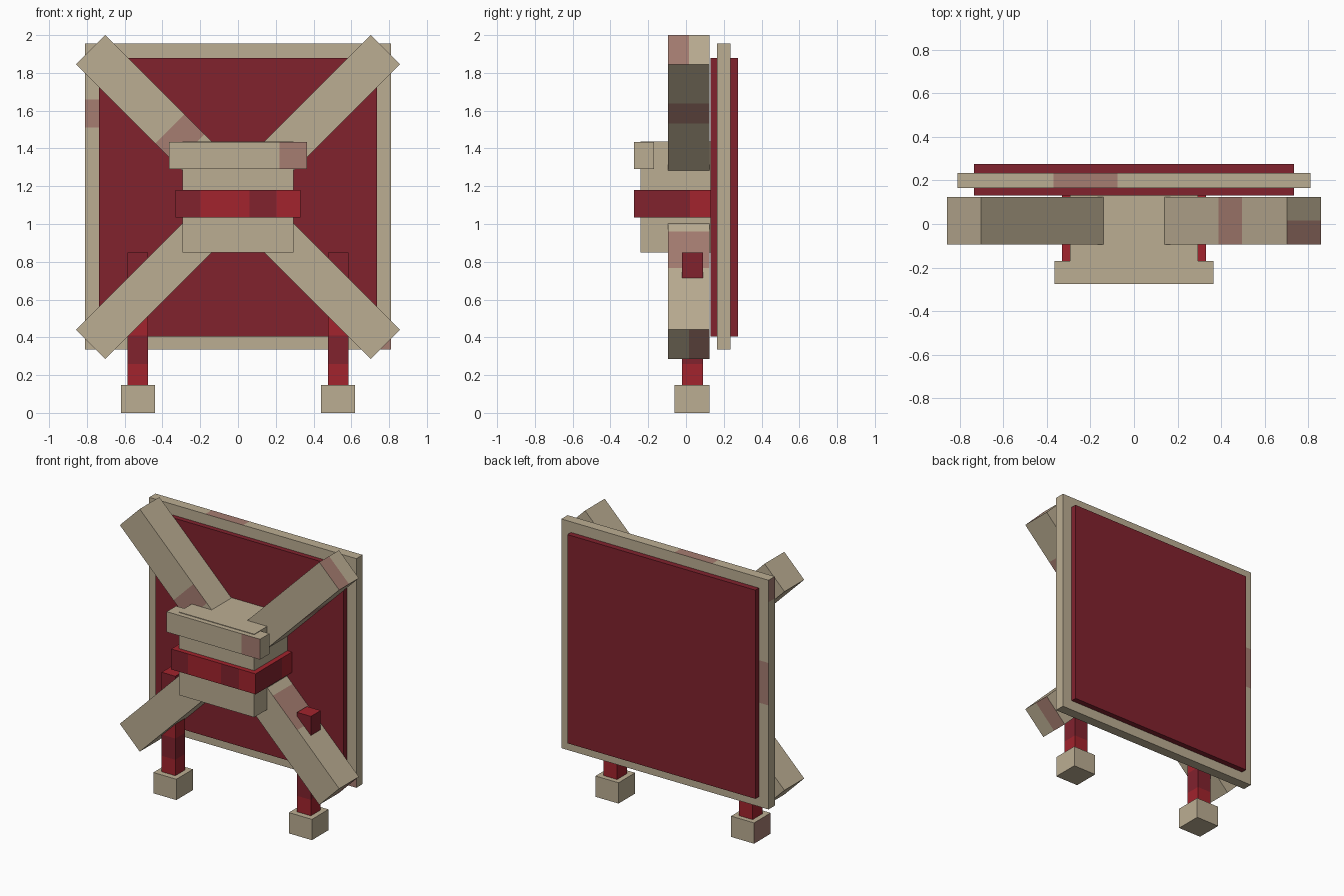
import bpy
import bmesh
from math import radians
from mathutils import Matrix, Vector

if "Cube" in bpy.data.objects:
    bpy.data.objects.remove(bpy.data.objects["Cube"])

X, Y, Z = 0, 1, 2
AXES = (Vector((1, 0, 0)), Vector((0, 1, 0)), Vector((0, 0, 1)))
RIGHT, BACK, UP = AXES
LEFT, FRONT, DOWN = -RIGHT, -BACK, -UP


def make_material(name, rgb):
    mat = bpy.data.materials.new(name)
    mat.use_nodes = True
    mat.diffuse_color = (*rgb, 1)
    mat.node_tree.nodes["Principled BSDF"].inputs["Base Color"].default_value = (*rgb, 1)
    return mat


TAN = make_material("tan", (0.50, 0.42, 0.29))
PINK = make_material("faded_pink", (0.38, 0.205, 0.165))
DARK = make_material("dark_red", (0.22, 0.016, 0.027))
BRIGHT = make_material("bright_red", (0.36, 0.017, 0.026))


def block(name, lo, hi, base, patches=(), matrix=None):
    """Box from lo to hi. A patch is (face direction or None, {axis: (from, to)}, material)."""
    lo, hi = Vector(lo), Vector(hi)
    bm = bmesh.new()
    bmesh.ops.create_cube(bm, size=1)
    bmesh.ops.scale(bm, vec=hi - lo, verts=bm.verts)
    bmesh.ops.translate(bm, vec=(lo + hi) / 2, verts=bm.verts)
    # Cut the box along the borders of each patch
    for _, limits, _ in patches:
        for axis, ends in limits.items():
            for end in ends:
                if lo[axis] < end < hi[axis]:
                    geom = bm.verts[:] + bm.edges[:] + bm.faces[:]
                    bmesh.ops.bisect_plane(bm, geom=geom, dist=1e-5,
                                           plane_co=AXES[axis] * end, plane_no=AXES[axis])
    bm.normal_update()
    # Colour the cut faces that lie in a patch
    slots = [base]
    for direction, limits, mat in patches:
        if mat not in slots:
            slots.append(mat)
        for face in bm.faces:
            c = face.calc_center_median()
            if direction is not None and face.normal.dot(direction) < 0.9:
                continue
            if all(a <= c[axis] <= b for axis, (a, b) in limits.items()):
                face.material_index = slots.index(mat)
    if matrix:
        bm.transform(matrix)
    mesh = bpy.data.meshes.new(name)
    bm.to_mesh(mesh)
    bm.free()
    for mat in slots:
        mesh.materials.append(mat)
    obj = bpy.data.objects.new(name, mesh)
    bpy.context.collection.objects.link(obj)
    return obj


# Large back panel and its surrounding frame
block("panel", (-0.735, 0.13, 0.405), (0.735, 0.275, 1.88), DARK)
block("panel_frame", (-0.81, 0.165, 0.335), (0.81, 0.235, 1.955), TAN, [
    (FRONT, {X: (-0.81, -0.735), Z: (1.51, 1.66)}, PINK),
    (FRONT, {X: (0.735, 0.81), Z: (0.335, 0.405)}, PINK),
    (BACK, {X: (-0.81, -0.735), Z: (1.07, 1.37)}, PINK),
    (LEFT, {Z: (1.80, 1.955)}, PINK),
    (UP, {X: (-0.37, -0.075)}, PINK),
])

# Central body with its lip and red band
block("body", (-0.295, -0.24, 0.85), (0.295, 0.13, 1.438), TAN)
block("body_lip", (-0.365, -0.275, 1.29), (0.365, -0.17, 1.434), TAN,
      [(FRONT, {X: (0.22, 0.365)}, PINK)])
block("body_band", (-0.33, -0.275, 1.035), (0.33, 0.13, 1.18), BRIGHT, [
    (FRONT, {X: (-0.33, -0.2)}, DARK),
    (FRONT, {X: (0.06, 0.2)}, DARK),
    (RIGHT, {Y: (-0.275, 0.02)}, DARK),
])

# Four diagonal arms, modelled along x and turned about the body centre
arm_patches = {
    "upper_left_arm": (45, [(UP, {X: (0.66, 0.81)}, PINK),
                            (DOWN, {X: (0.66, 0.81)}, PINK),
                            (RIGHT, {Y: (-0.095, 0.015)}, PINK)]),
    "upper_right_arm": (135, [(FRONT, {X: (0.36, 0.51)}, PINK)]),
    "lower_right_arm": (225, []),
    "lower_left_arm": (-45, [(UP, {X: (0.37, 0.64)}, PINK),
                             (RIGHT, {Y: (0.015, 0.125)}, PINK)]),
}
for name, (angle, patches) in arm_patches.items():
    turn = Matrix.Translation((0, 0, 1.143)) @ Matrix.Rotation(radians(-angle), 4, "Y")
    block(name, (0.1, -0.095, -0.11), (1.103, 0.125, 0.11), TAN, patches, turn)

# Banded legs on square feet
for side, x in (("left", 0.53), ("right", -0.53)):
    block(side + "_leg", (x - 0.054, -0.02, 0.14), (x + 0.054, 0.09, 0.85), BRIGHT, [
        (None, {Z: (0.26, 0.41)}, DARK),
        (None, {Z: (0.56, 0.85)}, DARK),
    ])
    worn = [(LEFT, {}, PINK)] if side == "right" else []
    block(side + "_foot", (x - 0.09, -0.06, 0), (x + 0.09, 0.125, 0.147), TAN, worn)
